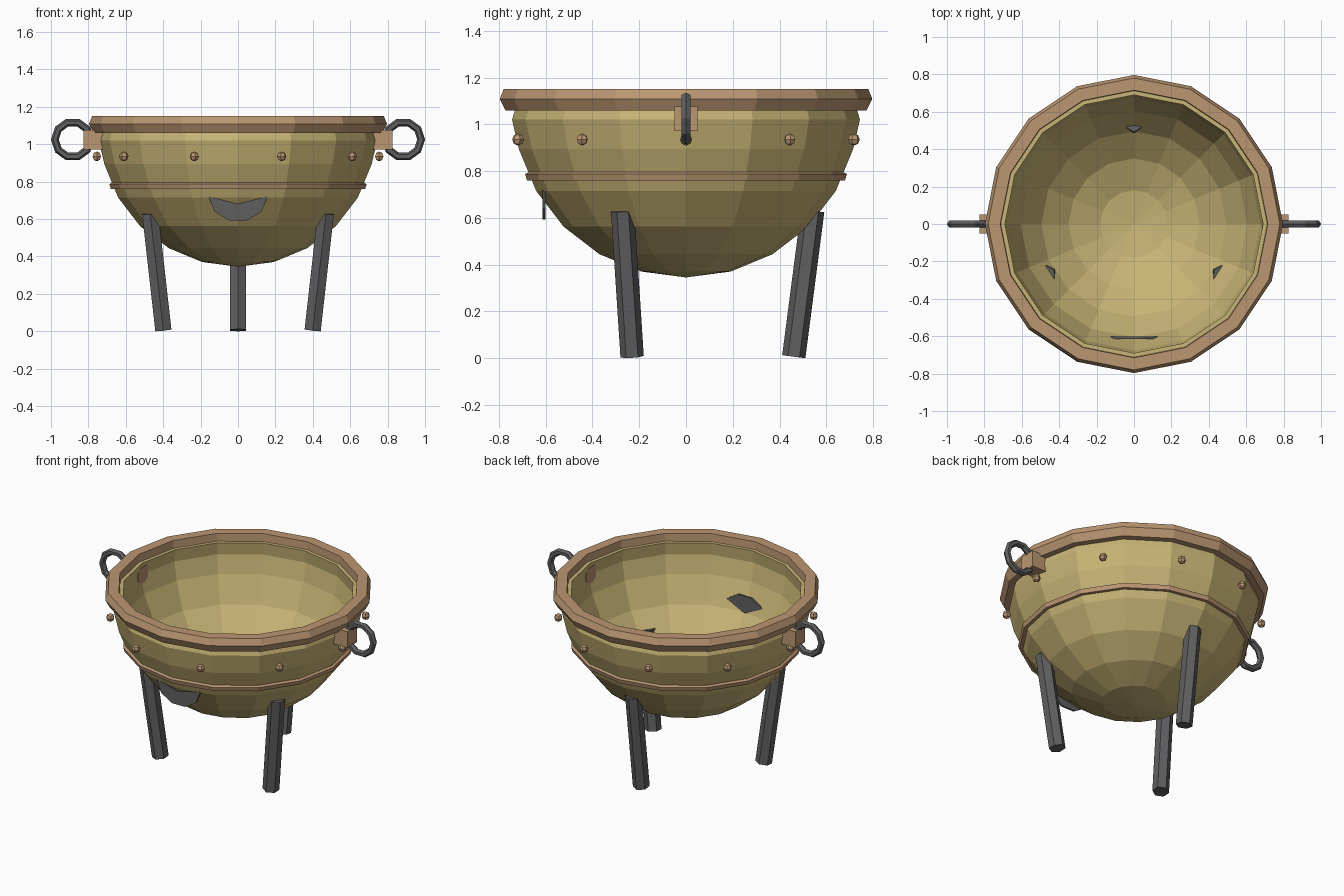
import bpy, bmesh
from math import sin, cos, radians, pi
from mathutils import Vector, Matrix

cube = bpy.data.objects.get("Cube")
if cube:
    bpy.data.objects.remove(cube)


def material(name, rgb):
    m = bpy.data.materials.new(name)
    m.use_nodes = True
    m.diffuse_color = (*rgb, 1)
    m.node_tree.nodes["Principled BSDF"].inputs["Base Color"].default_value = (*rgb, 1)
    return m


brass = material("aged brass", (0.58, 0.46, 0.18))
copper = material("copper tan", (0.50, 0.31, 0.17))
iron = material("dark iron", (0.115, 0.115, 0.12))


def finish(name, bm, mat):
    bmesh.ops.remove_doubles(bm, verts=bm.verts, dist=0.0001)
    bmesh.ops.recalc_face_normals(bm, faces=bm.faces)
    mesh = bpy.data.meshes.new(name)
    bm.to_mesh(mesh)
    bm.free()
    mesh.materials.append(mat)
    obj = bpy.data.objects.new(name, mesh)
    bpy.context.collection.objects.link(obj)
    return obj


def lathe(name, profile, mat, sides=16, closed=True):
    """Turn a (radius, height) profile around the z axis."""
    bm = bmesh.new()
    pts = [bm.verts.new((r, 0, z)) for r, z in profile]
    pairs = list(zip(pts, pts[1:])) + ([(pts[-1], pts[0])] if closed else [])
    edges = [bm.edges.new(p) for p in pairs]
    bmesh.ops.spin(bm, geom=pts + edges, axis=(0, 0, 1), cent=(0, 0, 0),
                   angle=2 * pi, steps=sides)
    return finish(name, bm, mat)


# Bowl: outer and inner hemispheres joined by a lip
centre = 1.085


def arc(radius):
    return [(radius * sin(radians(a)), centre - radius * cos(radians(a)))
            for a in range(0, 90, 15)]


outer = arc(0.74) + [(0.744, 1.02), (0.72, 1.10)]
inner = arc(0.70) + [(0.70, 1.02), (0.69, 1.10)]
lathe("bowl", outer + inner[::-1], brass, closed=False)

# Rim and waist band
lathe("rim", [(0.715, 1.15), (0.78, 1.15), (0.797, 1.108), (0.772, 1.06), (0.71, 1.06)], copper)
lathe("waist_band", [(0.665, 0.80), (0.688, 0.787), (0.68, 0.76), (0.645, 0.76)], copper)

# Rivets
for i in range(10):
    bm = bmesh.new()
    bmesh.ops.create_uvsphere(bm, u_segments=6, v_segments=4, radius=0.026)
    a = i * pi / 5
    bm.transform(Matrix.Translation((0.755 * cos(a), 0.755 * sin(a), 0.935))
                 @ Matrix.Rotation(a, 4, "Z"))
    finish(f"rivet_{i + 1}", bm, copper)

# Three splayed legs
for name, angle in (("back_leg", 90), ("right_leg", 210), ("left_leg", 330)):
    out = Vector((cos(radians(angle)), sin(radians(angle)), 0))
    foot, top = out * 0.461 + Vector((0, 0, 0.006)), out * 0.542 + Vector((0, 0, 0.63))
    axis = (top - foot).normalized()
    side = Vector((0, 0, 1)).cross(out)
    basis = Matrix((side, axis.cross(side), axis)).transposed().to_4x4()
    bm = bmesh.new()
    bmesh.ops.create_cone(bm, cap_ends=True, segments=6, radius1=0.05, radius2=0.05,
                          depth=(top - foot).length)
    bm.transform(Matrix.Translation((foot + top) / 2) @ basis)
    finish(name, bm, iron)

# Front plate: thin ten-sided oval set through the bowl wall
bm = bmesh.new()
bmesh.ops.create_cone(bm, cap_ends=True, segments=10, radius1=0.155, radius2=0.155, depth=0.012)
hull = max(bm.verts, key=lambda v: v.co.x).co
spin = 0 if abs(hull.y) < 0.001 else pi / 10
bm.transform(Matrix.Translation((0, -0.608, 0.715)) @ Matrix.Diagonal((1, 1, 0.83, 1))
             @ Matrix.Rotation(pi / 2, 4, "X") @ Matrix.Rotation(spin, 4, "Z"))
finish("front_plate", bm, iron)

# Brackets and ring handles on both sides
for name, s in (("left", 1), ("right", -1)):
    bm = bmesh.new()
    bmesh.ops.create_cube(bm, size=1)
    bm.transform(Matrix.Translation((s * 0.755, 0, 1.023)) @ Matrix.Diagonal((0.14, 0.10, 0.105, 1)))
    finish(f"{name}_bracket", bm, copper)

    bm = bmesh.new()
    circle = [bm.verts.new((0.095 + 0.021 * cos(k * pi / 3), 0.021 * sin(k * pi / 3), 0))
              for k in range(6)]
    edges = [bm.edges.new((circle[k - 1], circle[k])) for k in range(6)]
    bmesh.ops.spin(bm, geom=circle + edges, axis=(0, 1, 0), cent=(0, 0, 0),
                   angle=2 * pi, steps=10)
    bm.transform(Matrix.Translation((s * 0.884, 0, 1.025)))
    finish(f"{name}_ring_handle", bm, iron)
